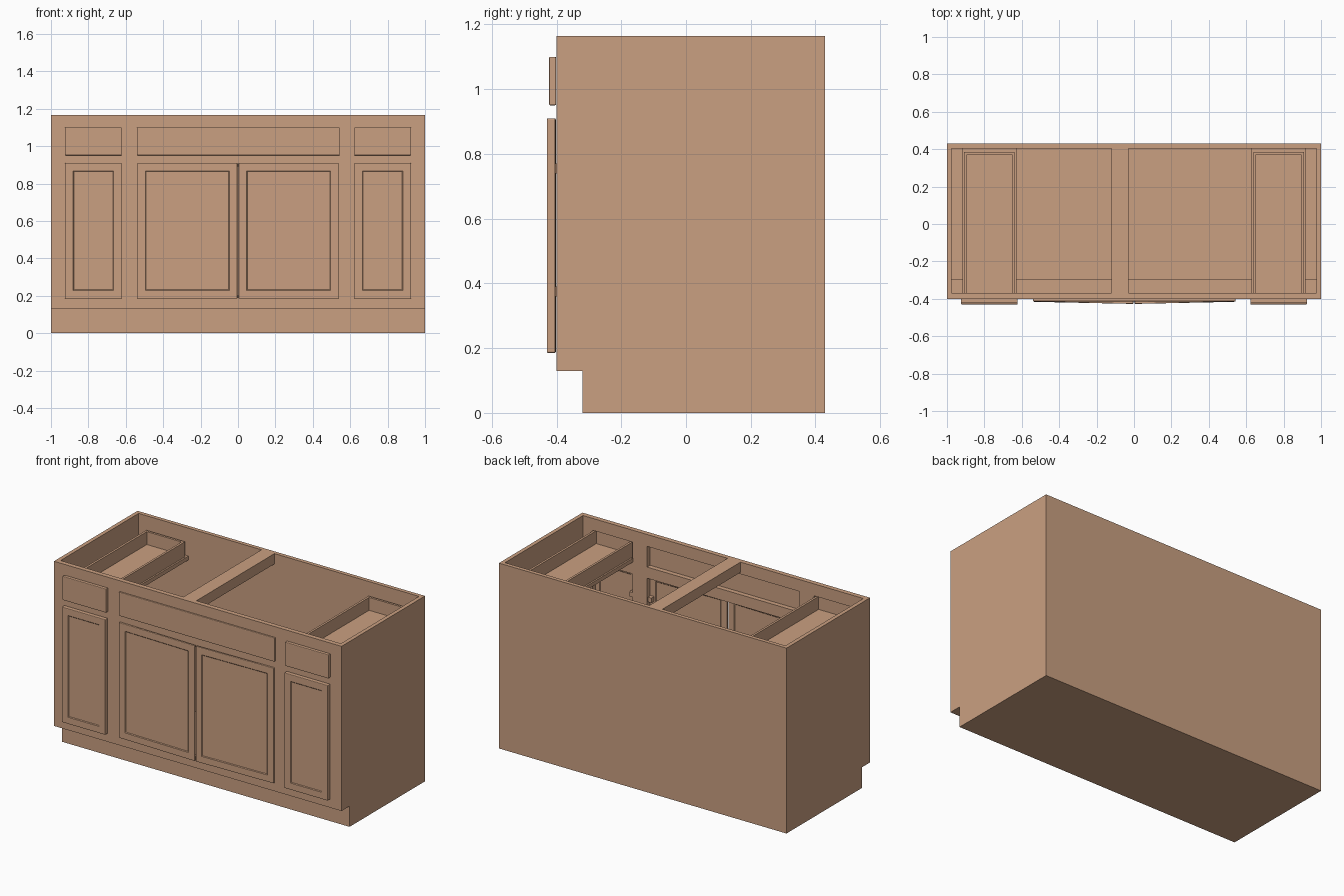
import bpy, bmesh, math
from mathutils import Matrix, Vector

cube = bpy.data.objects.get("Cube")
if cube:
    bpy.data.objects.remove(cube, do_unlink=True)

wood = bpy.data.materials.new("light_wood")
wood.use_nodes = True
colour = (0.59, 0.35, 0.22, 1)
wood.diffuse_color = colour
wood.node_tree.nodes["Principled BSDF"].inputs["Base Color"].default_value = colour

TOP, KICK, WALL = 1.165, 0.13, 0.025
FRONT, BACK, FRAME = -0.40, 0.43, 0.03


def finish(name, bm, thickness=0):
    """Turn a bmesh into an object; a thickness makes it a shell, inwards."""
    bmesh.ops.recalc_face_normals(bm, faces=bm.faces)
    mesh = bpy.data.meshes.new(name)
    bm.to_mesh(mesh)
    bm.free()
    mesh.materials.append(wood)
    obj = bpy.data.objects.new(name, mesh)
    bpy.context.collection.objects.link(obj)
    if thickness:
        mod = obj.modifiers.new("thickness", "SOLIDIFY")
        mod.thickness, mod.offset, mod.use_even_offset = thickness, -1, True
    return obj


def block(x0, x1, y0, y1, z0, z1):
    bm = bmesh.new()
    bmesh.ops.create_cube(bm, size=1)
    bmesh.ops.scale(bm, vec=(x1 - x0, y1 - y0, z1 - z0), verts=bm.verts)
    bmesh.ops.translate(bm, vec=((x0 + x1) / 2, (y0 + y1) / 2, (z0 + z1) / 2), verts=bm.verts)
    return bm


def front_panel(name, x0, x1, z0, z1, y0, y1, border=0):
    """Slab with eased edges; a border sinks a centre panel on both faces."""
    bm = block(x0, x1, y0, y1, z0, z1)
    bmesh.ops.bevel(bm, geom=bm.edges[:], offset=0.004, segments=2, profile=0.5, affect="EDGES")
    if border:
        for side in (-1, 1):
            bm.normal_update()
            face = max((f for f in bm.faces if f.normal.y * side > 0.99), key=lambda f: f.calc_area())
            bmesh.ops.inset_region(bm, faces=[face], thickness=border)
            bmesh.ops.inset_region(bm, faces=[face], thickness=0.006, depth=-0.004)
    return finish(name, bm)


# Open-topped, open-fronted carcass with a toe-kick notch
profile = [(FRONT + FRAME, KICK), (-0.32, KICK), (-0.32, 0), (BACK, 0), (BACK, TOP), (FRONT + FRAME, TOP)]
bm = bmesh.new()
rings = [[bm.verts.new((x, y, z)) for y, z in profile] for x in (-1, 1)]
for ring in rings:
    bm.faces.new(ring)
for i in range(4):
    bm.faces.new((rings[0][i], rings[0][i + 1], rings[1][i + 1], rings[1][i]))
finish("carcass", bm, WALL)

# Face frame: a grid with the drawer and door openings left out
xs = [-1, -0.91, -0.63, -0.53, 0.53, 0.63, 0.91, 1]
zs = [KICK, 0.20, 0.89, 0.96, 1.09, TOP]
bm = bmesh.new()
grid = [[bm.verts.new((x, FRONT, z)) for z in zs] for x in xs]
for i in range(len(xs) - 1):
    for j in range(len(zs) - 1):
        if not (i % 2 and j % 2):
            bm.faces.new((grid[i][j], grid[i + 1][j], grid[i + 1][j + 1], grid[i][j + 1]))
bmesh.ops.dissolve_limit(bm, angle_limit=0.01, verts=bm.verts, edges=bm.edges)
bmesh.ops.recalc_face_normals(bm, faces=bm.faces)
if bm.faces[:][0].normal.y > 0:
    bmesh.ops.reverse_faces(bm, faces=bm.faces)
solid = bmesh.ops.extrude_face_region(bm, geom=bm.faces[:], use_keep_orig=True)
moved = [g for g in solid["geom"] if isinstance(g, bmesh.types.BMVert)]
bmesh.ops.translate(bm, vec=(0, FRAME, 0), verts=moved)
finish("face_frame", bm)

# Cross brace over the sink bay
finish("cross_brace", block(-0.12, -0.03, FRONT + FRAME, BACK - WALL, 1.10, TOP))

# Side bays: door, drawer front, drawer box, tray and hinges
for name, s in (("right", -1), ("left", 1)):
    lo, hi = sorted((s * 0.622, s * 0.925))
    front_panel(f"{name}_side_door", lo, hi, 0.185, 0.91, -0.43, -0.403, 0.055)
    front_panel(f"{name}_drawer_front", lo, hi, 0.95, 1.10, -0.423, -0.401)

    lo, hi = sorted((s * 0.638, s * 0.908))
    bm = block(lo, hi, FRONT, 0.385, 0.99, 1.085)
    bm.normal_update()
    bmesh.ops.delete(bm, geom=[f for f in bm.faces if f.normal.z > 0.9], context="FACES_ONLY")
    finish(f"{name}_drawer_box", bm, 0.014)
    lo, hi = sorted((s * 0.628, s * 0.918))
    finish(f"{name}_drawer_tray", block(lo, hi, FRONT + FRAME, BACK - WALL, 0.965, 0.99))

    # Centre door, hinged on its outer edge and standing slightly ajar
    lo, hi = sorted((s * 0.003, s * 0.538))
    door = front_panel(f"{name}_centre_door", lo, hi, 0.185, 0.91, -0.416, -0.402, 0.055)
    pivot = Vector((s * 0.538, -0.402, 0))
    door.data.transform(Matrix.Translation(pivot) @ Matrix.Rotation(s * math.radians(1.2), 4, "Z")
                        @ Matrix.Translation(-pivot))

    for z in (0.36, 0.74):
        for bay, x in (("side", 0.645), ("centre", 0.515)):
            finish(f"{name}_{bay}_hinge", block(s * x - 0.012, s * x + 0.012, -0.405, -0.375, z, z + 0.03))

# Wide false front over the sink bay
front_panel("false_front", -0.54, 0.543, 0.95, 1.10, -0.414, -0.401)
